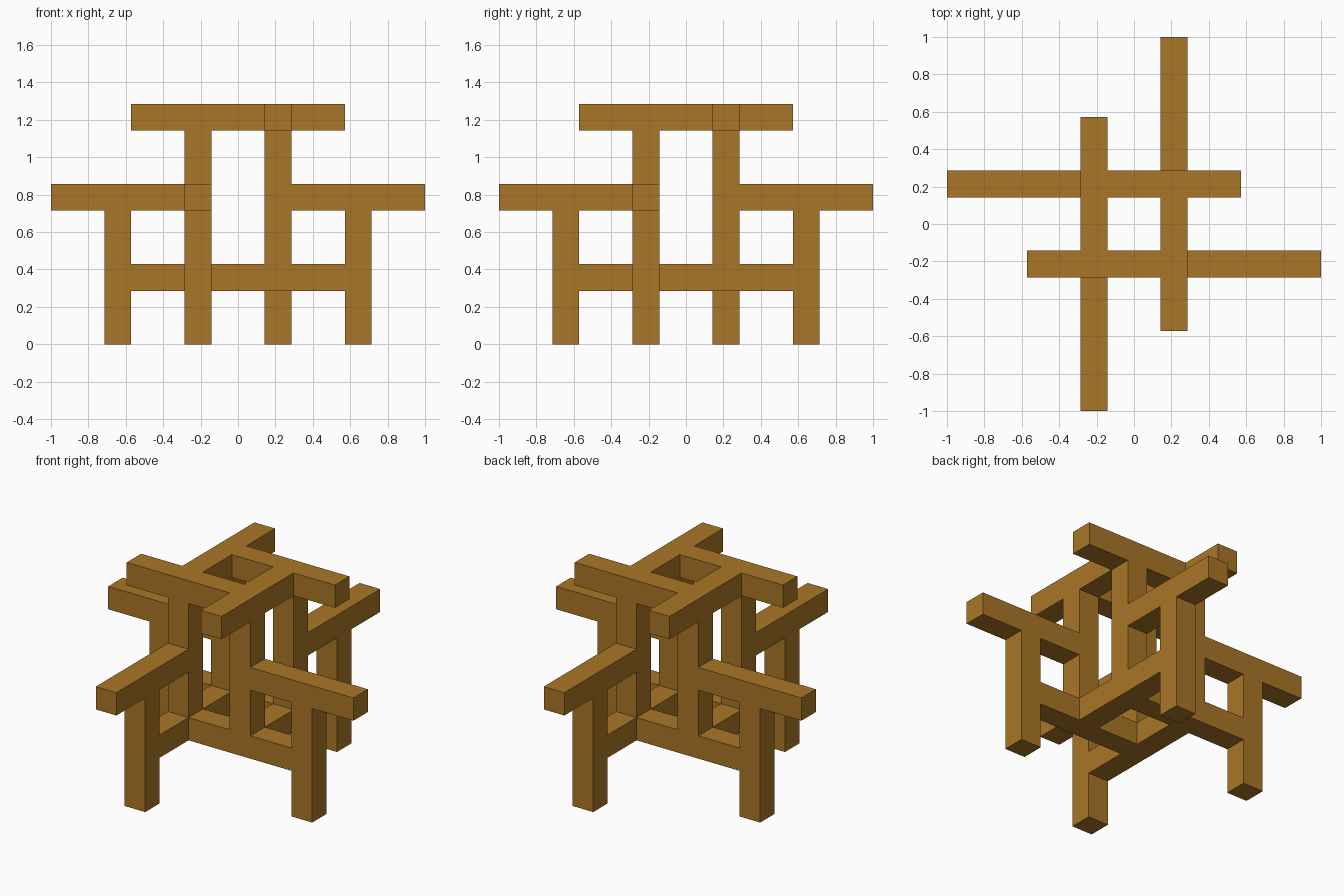
import bpy, bmesh
from itertools import product
from mathutils import Vector

if "Cube" in bpy.data.objects:
    bpy.data.objects.remove(bpy.data.objects["Cube"])

U = 1 / 7  # one beam thickness

# Beams of one side frame, in beam units: (x0, x1, y0, y1, z0, z1)
BEAMS = {
    "leg":        (4, 5, -2, -1, 0, 6),
    "column":     (1, 2, -2, -1, 2, 9),
    "lower_rail": (-2, 5, -2, -1, 2, 3),
    "side_arm":   (1, 7, -2, -1, 5, 6),
    "top_rail":   (-4, 2, -2, -1, 8, 9),
}

# Four frames in a pinwheel, merged on a unit lattice so joints are seamless
cells = set()
for x0, x1, y0, y1, z0, z1 in BEAMS.values():
    for x, y, z in product(range(x0, x1), range(y0, y1), range(z0, z1)):
        for _ in range(4):
            cells.add((x, y, z))
            x, y = -y - 1, x  # quarter turn of the cell

# Outer skin: one quad for every exposed cell side
bm = bmesh.new()
for c in cells:
    for axis, side in product(range(3), (0, 1)):
        n = list(c)
        n[axis] += 1 if side else -1
        if tuple(n) in cells:
            continue
        a, b = (axis + 1) % 3, (axis + 2) % 3
        quad = []
        for da, db in ((0, 0), (1, 0), (1, 1), (0, 1)):
            p = Vector(c)
            p[axis] += side
            p[a] += da
            p[b] += db
            quad.append(bm.verts.new(p * U))
        bm.faces.new(quad if side else quad[::-1])
bmesh.ops.remove_doubles(bm, verts=bm.verts, dist=1e-4)
bmesh.ops.dissolve_limit(bm, angle_limit=0.01, verts=bm.verts, edges=bm.edges)

mesh = bpy.data.meshes.new("interlocking_beams")
bm.to_mesh(mesh)
bm.free()

# Brown wood
wood = bpy.data.materials.new("wood")
wood.diffuse_color = (0.40, 0.18, 0.02, 1)
wood.use_nodes = True
wood.node_tree.nodes["Principled BSDF"].inputs["Base Color"].default_value = wood.diffuse_color
mesh.materials.append(wood)

obj = bpy.data.objects.new("interlocking_beams", mesh)
bpy.context.collection.objects.link(obj)
